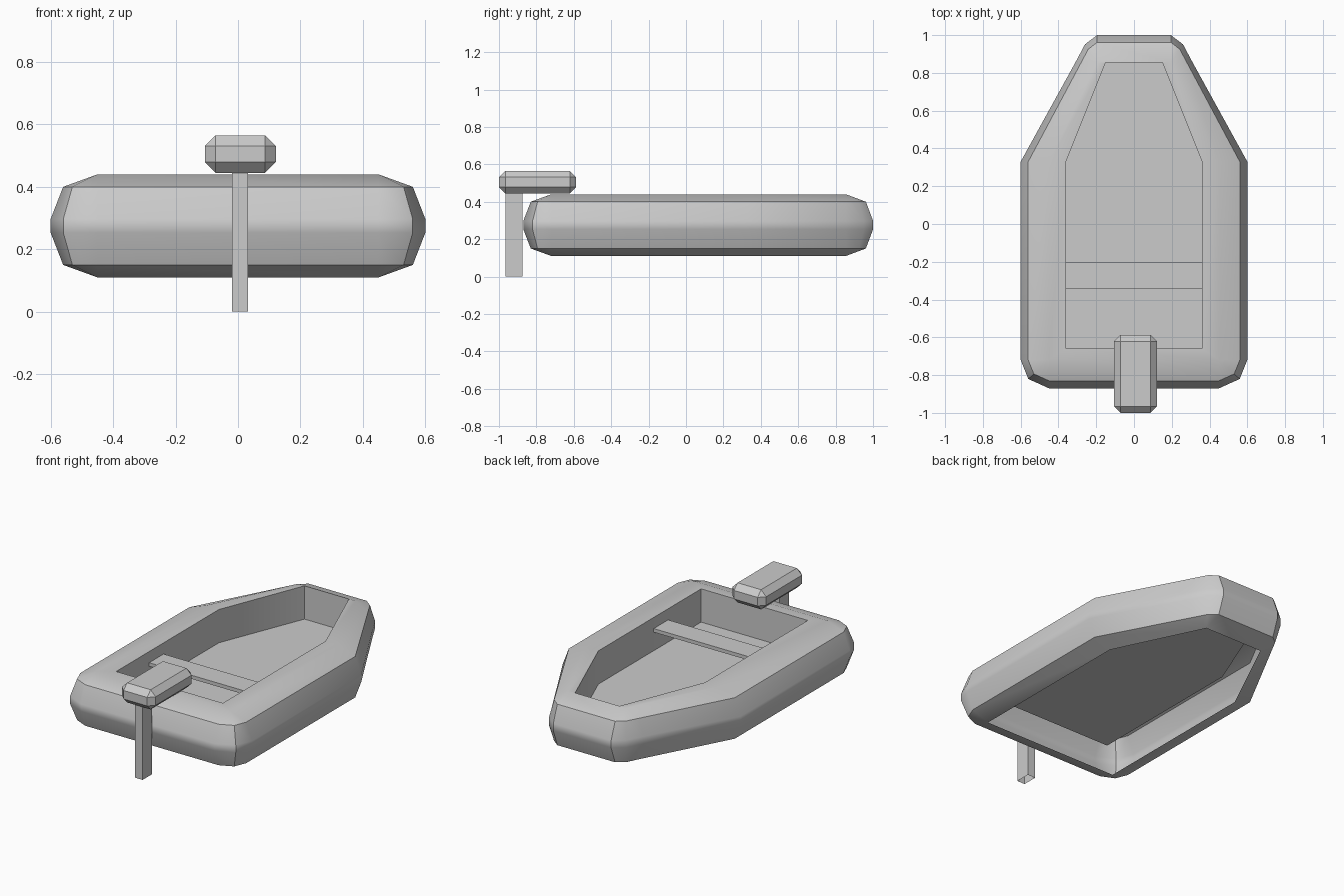
import bpy
import bmesh
from mathutils import Matrix

cube = bpy.data.objects.get("Cube")
if cube:
    bpy.data.objects.remove(cube, do_unlink=True)

grey = bpy.data.materials.new("plain grey")
grey.use_nodes = True
colour = (0.6, 0.6, 0.6, 1)
grey.diffuse_color = colour
grey.node_tree.nodes["Principled BSDF"].inputs["Base Color"].default_value = colour


def add_object(name, bm):
    """Turn a bmesh into a named grey object."""
    mesh = bpy.data.meshes.new(name)
    bm.to_mesh(mesh)
    bm.free()
    mesh.materials.append(grey)
    obj = bpy.data.objects.new(name, mesh)
    bpy.context.collection.objects.link(obj)
    return obj


def add_box(name, low, high, bevel=0, open_bottom=False):
    """Box between two corners, with optional chamfered edges or open underside."""
    bm = bmesh.new()
    size = [b - a for a, b in zip(low, high)]
    centre = [(a + b) / 2 for a, b in zip(low, high)]
    bmesh.ops.create_cube(bm, size=1, matrix=Matrix.Translation(centre) @ Matrix.Diagonal((*size, 1)))
    bm.normal_update()
    if bevel:
        bmesh.ops.bevel(bm, geom=bm.edges[:], offset=bevel, segments=1, affect='EDGES')
    if open_bottom:
        bottom = [f for f in bm.faces if f.normal.z < -0.9]
        bmesh.ops.delete(bm, geom=bottom, context='FACES_ONLY')
    return add_object(name, bm)


def mirrored(half):
    """Close a half outline, stern to bow, with its mirror image."""
    return half + [(-x, y) for x, y in reversed(half)]


def outer_outline(o):
    """Outline of the tube swollen outward by o, with rounded corners."""
    return mirrored([
        (0.45, -0.72 - o), (0.45 + 0.73 * o, -0.72 - 0.67 * o), (0.45 + o, -0.72),
        (0.45 + o, 0.33),
        (0.195 + 0.77 * o, 0.855), (0.195 + 0.43 * o, 0.855 + 0.64 * o), (0.195, 0.855 + 0.97 * o)])


stern, middle, bow = (0.36, -0.66), (0.36, 0.33), (0.15, 0.855)
inner_outline = mirrored([stern] * 3 + [middle] + [bow] * 3)
floor_height = 0.237

# Inflated tube: inner wall, rounded outside, and a shell left open underneath
levels = [(inner_outline, floor_height), (inner_outline, 0.44)]
levels += [(outer_outline(o), z) for o, z in
           [(0, 0.44), (0.11, 0.40), (0.15, 0.297), (0.15, 0.253), (0.11, 0.15), (0, 0.11)]]
bm = bmesh.new()
rings = [[bm.verts.new((x, y, z)) for x, y in outline] for outline, z in levels]
for above, ring in zip(rings, rings[1:]):
    for j in range(len(ring)):
        bm.faces.new((above[j - 1], above[j], ring[j], ring[j - 1]))
bmesh.ops.remove_doubles(bm, verts=bm.verts, dist=0.0005)
bmesh.ops.recalc_face_normals(bm, faces=bm.faces)
tube = add_object("inflated_tube", bm)
bpy.ops.object.select_all(action='DESELECT')
tube.select_set(True)
bpy.context.view_layer.objects.active = tube
bpy.ops.object.shade_smooth_by_angle()
tube.modifiers.new("flat_panels", 'WEIGHTED_NORMAL').keep_sharp = True

# Floor panel, a thin sheet closing the inner wall
bm = bmesh.new()
bm.faces.new([bm.verts.new((x, y, floor_height)) for x, y in mirrored([stern, middle, bow])])
add_object("floor_panel", bm)

# Seat plank across the hull
add_box("seat", (-0.36, -0.342, 0.35), (0.36, -0.203, 0.372))

# Outboard motor
add_box("motor_housing", (-0.106, -1, 0.445), (0.121, -0.587, 0.565), bevel=0.034)
add_box("motor_leg", (-0.02, -0.965, 0), (0.032, -0.875, 0.447), open_bottom=True)
